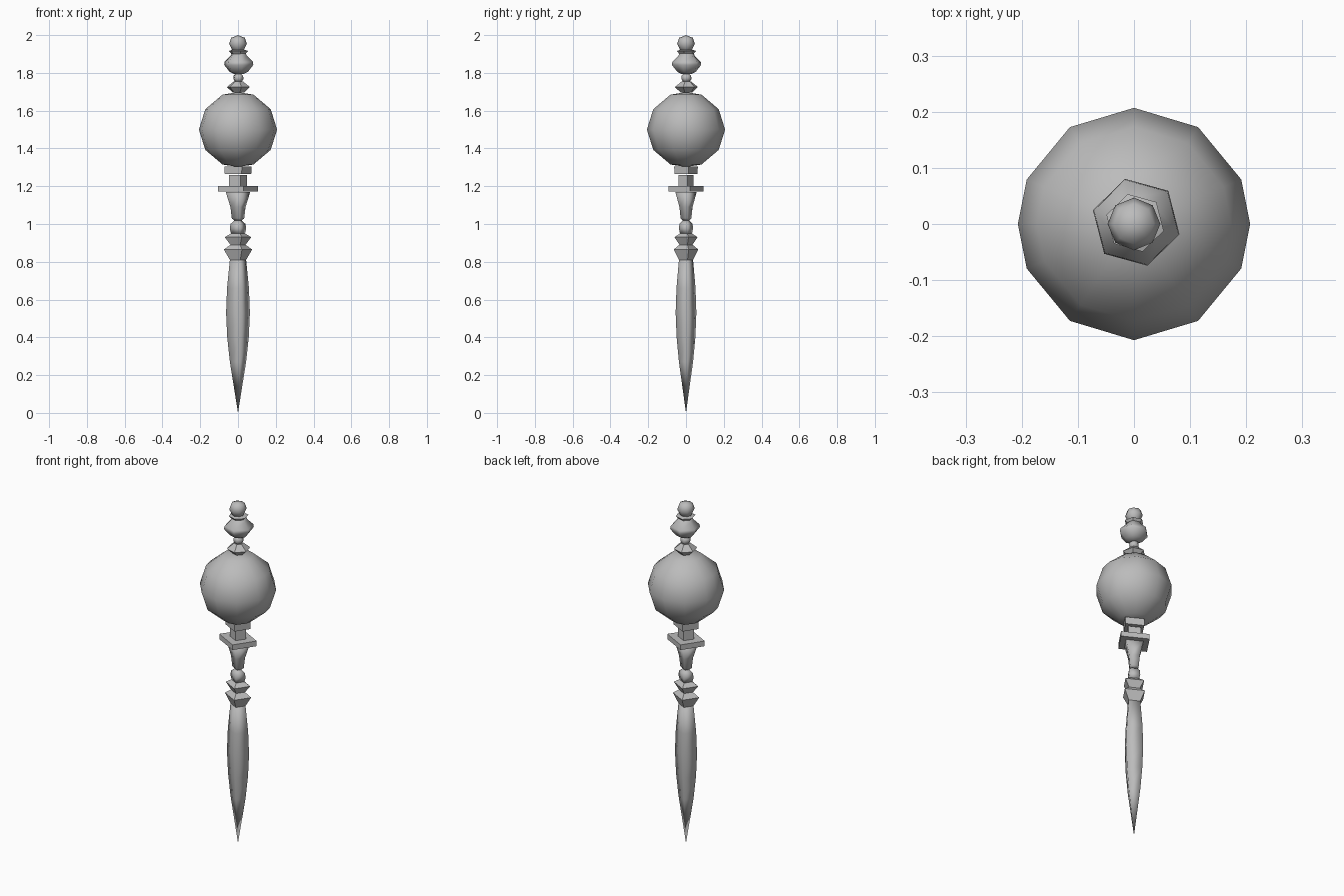
import bpy, bmesh, math
from mathutils import Vector

cube = bpy.data.objects.get("Cube")
if cube:
    bpy.data.objects.remove(cube)

grey = bpy.data.materials.new("light_grey")
grey.use_nodes = True
COLOUR = (0.5, 0.5, 0.5, 1)
grey.diffuse_color = COLOUR
grey.node_tree.nodes["Principled BSDF"].inputs["Base Color"].default_value = COLOUR


def turned(name, section, profile, centre=(0, 0), angle=None):
    """Stack copies of a unit section, scaled by each (radius, height) of the profile."""
    bm = bmesh.new()
    rings = []
    for r, z in profile:
        if r == 0:
            rings.append([bm.verts.new((*centre, z))])
        else:
            rings.append([bm.verts.new((centre[0] + x * r, centre[1] + y * r, z)) for x, y in section])
    n = len(section)
    for low, high in zip(rings, rings[1:]):
        for i in range(n):
            j = (i + 1) % n
            corners = [low[i % len(low)], low[j % len(low)], high[j % len(high)], high[i % len(high)]]
            bm.faces.new(list(dict.fromkeys(corners)))
    # Close open ends
    for ring in (rings[0], rings[-1]):
        if len(ring) > 1:
            bm.faces.new(ring)
    bmesh.ops.recalc_face_normals(bm, faces=bm.faces)
    mesh = bpy.data.meshes.new(name)
    bm.to_mesh(mesh)
    bm.free()
    mesh.materials.append(grey)
    obj = bpy.data.objects.new(name, mesh)
    bpy.context.collection.objects.link(obj)
    bpy.ops.object.select_all(action="DESELECT")
    obj.select_set(True)
    bpy.context.view_layer.objects.active = obj
    if angle is None:
        bpy.ops.object.shade_smooth()
    else:
        bpy.ops.object.shade_smooth_by_angle(angle=math.radians(angle))
    return obj


def polygon(n, start):
    return [(math.cos(math.radians(start + 360 * i / n)), math.sin(math.radians(start + 360 * i / n)))
            for i in range(n)]


# Cross-sections, one unit wide from the middle
four_sided = [(1, 0.19), (-0.28, 0.87), (-1, -0.19), (0.28, -0.87)]
six_sided = polygon(6, 44.5)
quarter = [0, 22.5, 56.5]
twelve_sided = [(math.cos(math.radians(a)), math.sin(math.radians(a)))
                for a in (0, 22.5, 56.5, 90, 123.5, 157.5, 180, 202.5, 236.5, 270, 303.5, 337.5)]

# Long tapering drop
turned("drop", four_sided, [(0, 0), (0.043, 0.27), (0.057, 0.4), (0.063, 0.53), (0.058, 0.66), (0.043, 0.81)])
# Two thin-edged collars above the drop
turned("lower_collar", four_sided, [(0.043, 0.81), (0.075, 0.865), (0.04, 0.89)], angle=30)
turned("upper_collar", four_sided, [(0.04, 0.89), (0.07, 0.93), (0.037, 0.95)], angle=30)
# Small bead and flared neck
turned("neck_bead", four_sided, [(0.037, 0.95), (0.043, 0.975), (0.04, 1.0), (0.02, 1.018)])
turned("flared_neck", four_sided, [(0.02, 1.018), (0.033, 1.03), (0.04, 1.09), (0.065, 1.17)])
# Wide plate, stem and cap holding the ball
turned("wide_plate", four_sided, [(0.107, 1.172), (0.107, 1.202)], angle=30)
turned("stem", four_sided, [(0.047, 1.20), (0.047, 1.26)], angle=30)
turned("ball_cap", four_sided, [(0.07, 1.265), (0.072, 1.305)], angle=30)
# Large ball
turned("large_ball", twelve_sided, [(0, 1.302), (0.082, 1.315), (0.173, 1.392), (0.207, 1.5),
                                    (0.173, 1.608), (0.082, 1.685), (0, 1.698)])
# Finial above the ball
turned("finial_foot", six_sided, [(0.03, 1.695), (0.063, 1.725), (0.025, 1.755)], (0.002, 0.002), 30)
turned("finial_bead", six_sided, [(0.018, 1.752), (0.028, 1.768), (0.026, 1.785), (0.015, 1.795)], (0.002, 0.002))
turned("finial_bulb", six_sided, [(0.025, 1.793), (0.05, 1.805), (0.08, 1.842), (0.078, 1.858),
                                  (0.045, 1.89), (0.038, 1.905)], (0.004, 0.003))
turned("finial_collar", six_sided, [(0.038, 1.9), (0.053, 1.916), (0.035, 1.922)], (0.002, 0.002), 30)
turned("finial_ball", polygon(8, 0), [(0, 1.908), (0.03, 1.918), (0.047, 1.955), (0.036, 1.986), (0, 2.0)])
